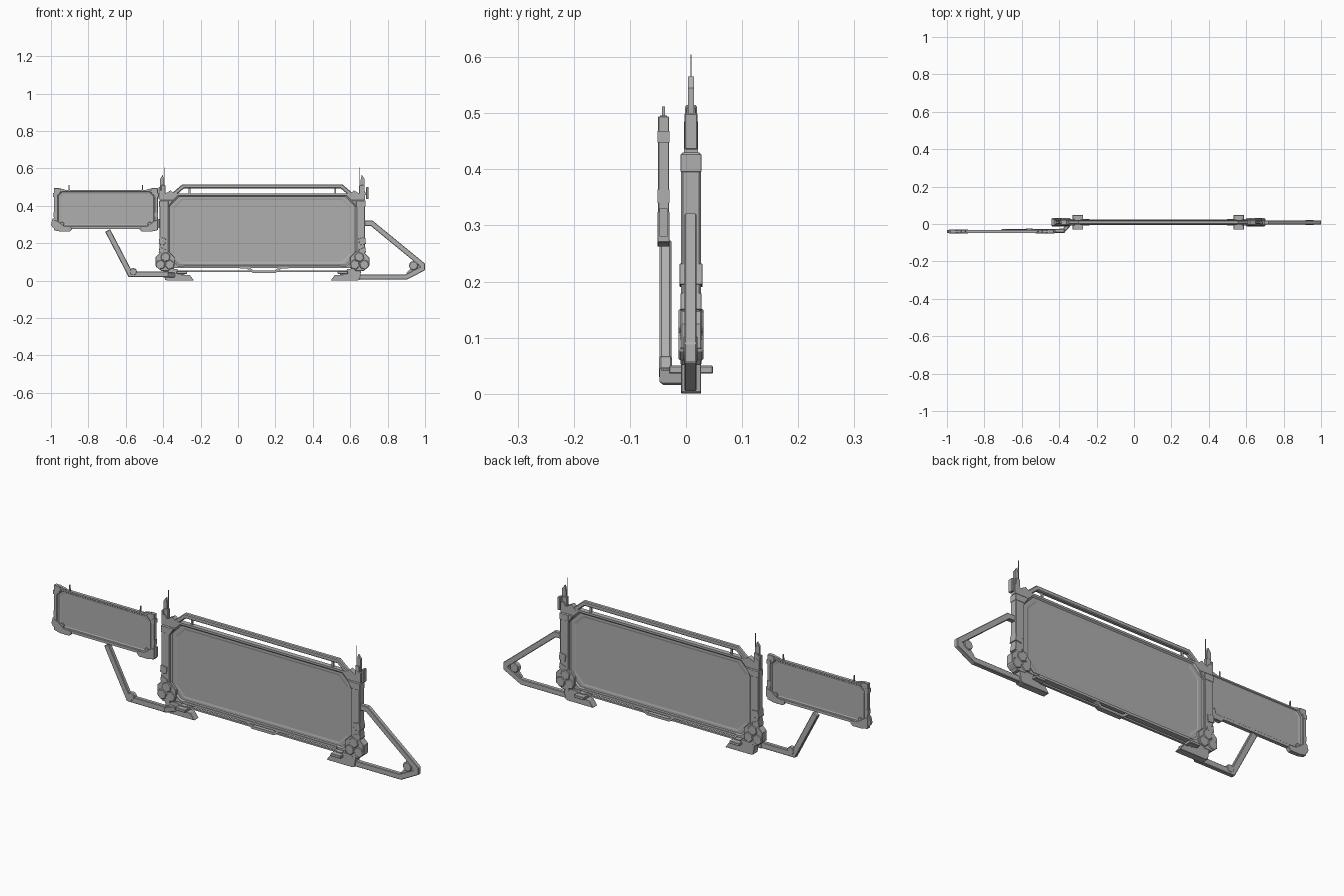
import bpy, bmesh, math
from mathutils import Vector

CX, CY = 0.13, 0.009      # centre of the large screen
SX, SY = -0.707, -0.040   # centre of the small side screen

GREY = bpy.data.materials.new("dark_grey")
GREY.diffuse_color = (0.43, 0.43, 0.43, 1)


def finish(name, bm, bevel=0):
    bmesh.ops.recalc_face_normals(bm, faces=bm.faces)
    me = bpy.data.meshes.new(name)
    bm.to_mesh(me)
    bm.free()
    me.materials.append(GREY)
    ob = bpy.data.objects.new(name, me)
    bpy.context.collection.objects.link(ob)
    if bevel:
        m = ob.modifiers.new("chamfer", 'BEVEL')
        m.width, m.segments, m.limit_method = bevel, 1, 'ANGLE'
        m.angle_limit = math.radians(50)
    return ob


def loft(name, loops, bevel=0):
    """Skin a stack of equal loops and cap both ends."""
    bm = bmesh.new()
    rings = [[bm.verts.new(p) for p in lp] for lp in loops]
    n = len(rings[0])
    for a, b in zip(rings, rings[1:]):
        for i in range(n):
            bm.faces.new((a[i], a[(i + 1) % n], b[(i + 1) % n], b[i]))
    bm.faces.new(rings[0])
    bm.faces.new(rings[-1])
    return finish(name, bm, bevel)


def prism(name, pts, yc, hy, bevel=0):
    return loft(name, [[(x, y, z) for x, z in pts] for y in (yc - hy, yc + hy)], bevel)


def rect(x0, x1, z0, z1):
    return [(x0, z0), (x1, z0), (x1, z1), (x0, z1)]


def ngon(x, z, r, n, turn=0):
    return [(x + r * math.cos(turn + math.tau * i / n),
             z + r * math.sin(turn + math.tau * i / n)) for i in range(n)]


def octagon(cx, cz, hw, hh, c):
    q = [(hw, hh - c), (hw - c, hh), (c - hw, hh), (-hw, hh - c),
         (-hw, c - hh), (c - hw, -hh), (hw - c, -hh), (hw, c - hh)]
    return [(cx + x, cz + z) for x, z in q]


def strip(path, w):
    """Mitred outline of constant width along an open path."""
    P = [Vector(p) for p in path]
    left, right = [], []
    for i, p in enumerate(P):
        d0 = (p - P[i - 1]).normalized() if i else (P[1] - p).normalized()
        d1 = (P[i + 1] - p).normalized() if i < len(P) - 1 else d0
        n0, n1 = Vector((-d0.y, d0.x)), Vector((-d1.y, d1.x))
        m = (n0 + n1).normalized()
        m *= w / 2 / m.dot(n1)
        left.append(tuple(p + m))
        right.append(tuple(p - m))
    return left + right[::-1]


def pair(name, pts, c, yc, hy, bevel=0):
    """Prism plus its mirror image across x = c."""
    prism(name + "_left", pts, yc, hy, bevel)
    prism(name + "_right", [(2 * c - x, z) for x, z in pts], yc, hy, bevel)


def display(name, cx, cz, yc, steps):
    """Two-sided panel: nested octagons (half width, half height, chamfer, half depth)."""
    def ring(s, sign):
        return [(x, yc + sign * s[3], z) for x, z in octagon(cx, cz, *s[:3])]
    loft(name, [ring(s, -1) for s in steps] + [ring(s, 1) for s in reversed(steps)])


# Large double-sided screen with stepped bezel
display("main_screen", CX, 0.266, CY, [
    (0.470, 0.166, 0.046, 0.004), (0.478, 0.174, 0.048, 0.006),
    (0.496, 0.184, 0.052, 0.006), (0.504, 0.190, 0.054, 0.012),
    (0.525, 0.200, 0.030, 0.012)])

# Side columns with armour pads
pair("column", [(-0.41, 0.06), (-0.34, 0.06), (-0.372, 0.12), (-0.372, 0.39),
                (-0.345, 0.43), (-0.42, 0.43), (-0.42, 0.09)], CX, CY, 0.0175, 0.003)
pair("column_cap", [(-0.42, 0.43), (-0.345, 0.43), (-0.335, 0.46), (-0.36, 0.482),
                    (-0.39, 0.465), (-0.405, 0.485), (-0.42, 0.478)], CX, CY, 0.0125)
pair("column_band", rect(-0.4215, -0.372, 0.395, 0.427), CX, CY, 0.0185, 0.001)
pair("column_pad", [(-0.424, 0.195), (-0.39, 0.19), (-0.385, 0.225), (-0.42, 0.232)],
     CX, CY, 0.0205, 0.001)
pair("column_lower_pad", [(-0.424, 0.15), (-0.385, 0.14), (-0.385, 0.165), (-0.42, 0.18)],
     CX, CY, 0.0185, 0.001)

# Bolt clusters at the bottom corners
pair("cluster_plate", ngon(-0.390, 0.103, 0.056, 8, math.pi / 8), CX, CY, 0.0185, 0.002)
for i, (x, z) in enumerate([(-0.388, 0.126), (-0.415, 0.085), (-0.365, 0.085)]):
    pair(f"cluster_bolt_{i + 1}", ngon(x, z, 0.027, 6, 0.3), CX, CY, 0.022, 0.003)

# Feet with cross pegs
pair("foot", [(-0.39, 0.004), (-0.375, 0.0), (-0.236, 0.0), (-0.258, 0.03),
              (-0.305, 0.032), (-0.325, 0.062), (-0.4, 0.062)], CX, CY, 0.0175, 0.001)
pair("foot_peg", rect(-0.328, -0.272, 0.036, 0.050), CX, CY, 0.0395, 0.002)
pair("foot_peg_sleeve", rect(-0.315, -0.285, 0.030, 0.054), CX, CY, 0.014)

# Lower rod and centre grip
prism("lower_rod", rect(-0.32, 0.58, 0.045, 0.053), CY, 0.006)
prism("centre_grip", strip([(0.01, 0.070), (0.05, 0.070), (0.08, 0.048), (0.20, 0.048),
                            (0.23, 0.070), (0.27, 0.070)], 0.013), CY, 0.013)
prism("lower_rail", rect(-0.29, 0.55, 0.066, 0.078), CY, 0.0145)

# Top rail with posts
prism("top_rail", strip([(-0.345, 0.46), (-0.293, 0.504), (0.553, 0.504), (0.605, 0.46)], 0.022),
      CY, 0.011, 0.004)
pair("rail_post", rect(-0.265, -0.255, 0.455, 0.50), CX, CY, 0.004)

# Antennas
pair("antenna_block", [(-0.416, 0.44), (-0.393, 0.44), (-0.395, 0.535), (-0.402, 0.565),
                       (-0.416, 0.545)], CX, CY, 0.0055)
pair("antenna_base", rect(-0.412, -0.388, 0.43, 0.51), CX, CY, 0.009, 0.002)
pair("antenna_whip", rect(-0.3925, -0.3895, 0.46, 0.605), CX, CY, 0.0012)
prism("antenna_box_left", rect(-0.424, -0.412, 0.435, 0.50), CY, 0.0115, 0.002)
prism("antenna_box_right", rect(0.685, 0.698, 0.435, 0.50), CY, 0.0115, 0.002)
prism("antenna_box_arm", rect(0.668, 0.689, 0.458, 0.472), CY, 0.005)

# Right support bracket
prism("right_bracket", strip([(0.67, 0.307), (0.714, 0.307), (0.986, 0.084), (0.986, 0.064),
                              (0.90, 0.019), (0.62, 0.019)], 0.028), CY - 0.001, 0.011, 0.004)
prism("right_bracket_joint", ngon(0.938, 0.08, 0.024, 12), CY - 0.001, 0.0125, 0.003)
prism("right_bracket_gusset", [(0.955, 0.1), (0.975, 0.07), (0.91, 0.03), (0.90, 0.04)],
      CY - 0.001, 0.007)

# Left support arm carrying the small screen
prism("left_arm", strip([(-0.697, 0.268), (-0.575, 0.033), (-0.37, 0.033)], 0.03),
      -0.0365, 0.0105, 0.003)
prism("left_arm_joint", ngon(-0.56, 0.047, 0.020, 12), -0.0365, 0.0115, 0.003)
plan = strip([(-0.40, -0.034), (-0.375, -0.034), (-0.34, 0.004), (-0.31, 0.004)], 0.020)
loft("left_arm_link", [[(x, y, z) for x, y in plan] for z in (0.016, 0.044)], 0.003)

# Small side screen
display("side_screen", SX, 0.383, SY, [
    (0.242, 0.082, 0.02, 0.003), (0.246, 0.086, 0.02, 0.0045),
    (0.254, 0.090, 0.022, 0.0045), (0.258, 0.093, 0.022, 0.008),
    (0.275, 0.100, 0.015, 0.008)])
pair("side_column", [(-0.985, 0.30), (-0.968, 0.29), (-0.968, 0.45), (-0.945, 0.478),
                     (-0.955, 0.494), (-0.985, 0.494)], SX, SY, 0.0095, 0.001)
pair("side_band", rect(-0.988, -0.966, 0.448, 0.468), SX, SY, 0.0105)
pair("side_pad", rect(-0.987, -0.968, 0.34, 0.364), SX, SY, 0.0105)
pair("side_corner", [(-0.985, 0.27), (-0.95, 0.262), (-0.90, 0.262), (-0.888, 0.275),
                     (-0.89, 0.288), (-0.93, 0.291), (-0.962, 0.315), (-0.985, 0.325)],
     SX, SY, 0.0105, 0.001)
pair("side_corner_bolt", ngon(-0.942, 0.302, 0.013, 6), SX, SY, 0.0095, 0.002)
prism("side_outer_tip", [(-1.0, 0.30), (-0.992, 0.285), (-0.98, 0.28), (-0.98, 0.335),
                         (-0.992, 0.33)], SY, 0.007)
prism("side_inner_tip", rect(-0.435, -0.420, 0.28, 0.33), SY, 0.007)
prism("side_lower_rail", rect(-0.89, -0.524, 0.277, 0.289), SY, 0.0085)
pair("side_spike", [(-0.905, 0.475), (-0.898, 0.475), (-0.902, 0.512), (-0.905, 0.512)],
     SX, SY, 0.003)
pair("side_cap", [(-0.965, 0.475), (-0.915, 0.475), (-0.925, 0.487), (-0.965, 0.496)],
     SX, SY, 0.0065)
